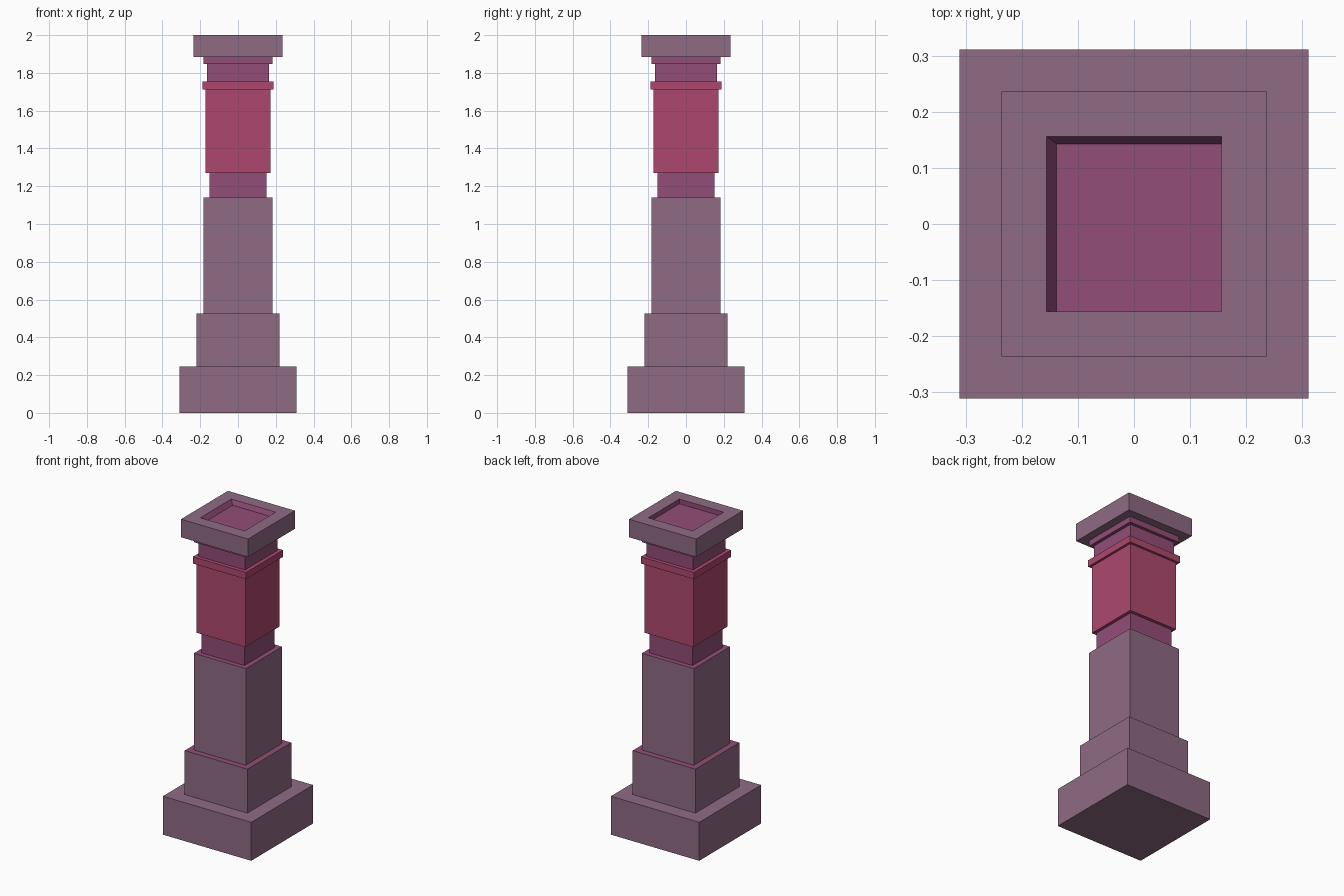
import bpy, bmesh

if "Cube" in bpy.data.objects:
    bpy.data.objects.remove(bpy.data.objects["Cube"])


def srgb(r, g, b):
    return tuple((c / 255) ** 2.2 for c in (r, g, b)) + (1,)


def material(name, color):
    m = bpy.data.materials.new(name)
    m.diffuse_color = color
    m.use_nodes = True
    m.node_tree.nodes["Principled BSDF"].inputs["Base Color"].default_value = m.diffuse_color
    return m


MATS = [material("stone", srgb(142, 106, 130)),
        material("plum", srgb(145, 78, 118)),
        material("crimson", srgb(172, 73, 110))]
STONE, PLUM, CRIMSON = range(3)


def square_stack(name, rings, cap_start=None, cap_end=None):
    """Skin square rings (x0, x1, y0, y1, z, material of the strip leading here).
    A short ring (half, z, material) is a centred square."""
    bm = bmesh.new()
    prev = first = None
    for ring in rings:
        if len(ring) == 3:
            h, z, mat = ring
            x0, x1, y0, y1 = -h, h, -h, h
        else:
            x0, x1, y0, y1, z, mat = ring
        loop = [bm.verts.new((x, y, z)) for x, y in
                ((x0, y0), (x1, y0), (x1, y1), (x0, y1))]
        if prev:
            for i in range(4):
                j = (i + 1) % 4
                bm.faces.new((prev[i], prev[j], loop[j], loop[i])).material_index = mat
        else:
            first = loop
        prev = loop
    if cap_start is not None:
        bm.faces.new(first[::-1]).material_index = cap_start
    if cap_end is not None:
        bm.faces.new(prev).material_index = cap_end
    me = bpy.data.meshes.new(name)
    bm.to_mesh(me)
    bm.free()
    for m in MATS:
        me.materials.append(m)
    ob = bpy.data.objects.new(name, me)
    bpy.context.collection.objects.link(ob)
    return ob


# Stepped foot and main shaft, with plum ledges
square_stack("pedestal", [
    (0.311, 0, STONE), (0.311, 0.245, STONE),
    (0.221, 0.245, STONE), (0.221, 0.525, STONE),
    (0.183, 0.525, PLUM), (0.183, 1.14, STONE),
    (0.152, 1.14, PLUM)], cap_start=STONE)

# Narrow neck below the crimson block
square_stack("lower_neck", [(0.152, 1.14, PLUM), (0.152, 1.27, PLUM)])

# Crimson block with its projecting top band
square_stack("crimson_block", [
    (0.152, 1.27, CRIMSON), (0.172, 1.27, CRIMSON), (0.172, 1.712, CRIMSON),
    (0.187, 1.712, CRIMSON), (0.187, 1.755, CRIMSON), (0.163, 1.755, CRIMSON)])

# Upper neck flaring into a thin collar
square_stack("upper_neck", [
    (0.163, 1.755, PLUM), (0.163, 1.848, PLUM),
    (0.183, 1.848, PLUM), (0.183, 1.885, PLUM)])

# Capital slab with a shallow recess in its top
square_stack("capital", [
    (0.183, 1.885, STONE), (0.236, 1.885, STONE), (0.236, 2.0, STONE),
    (0.156, 2.0, STONE),
    (-0.138, 0.156, -0.156, 0.143, 1.97, PLUM)], cap_end=PLUM)
